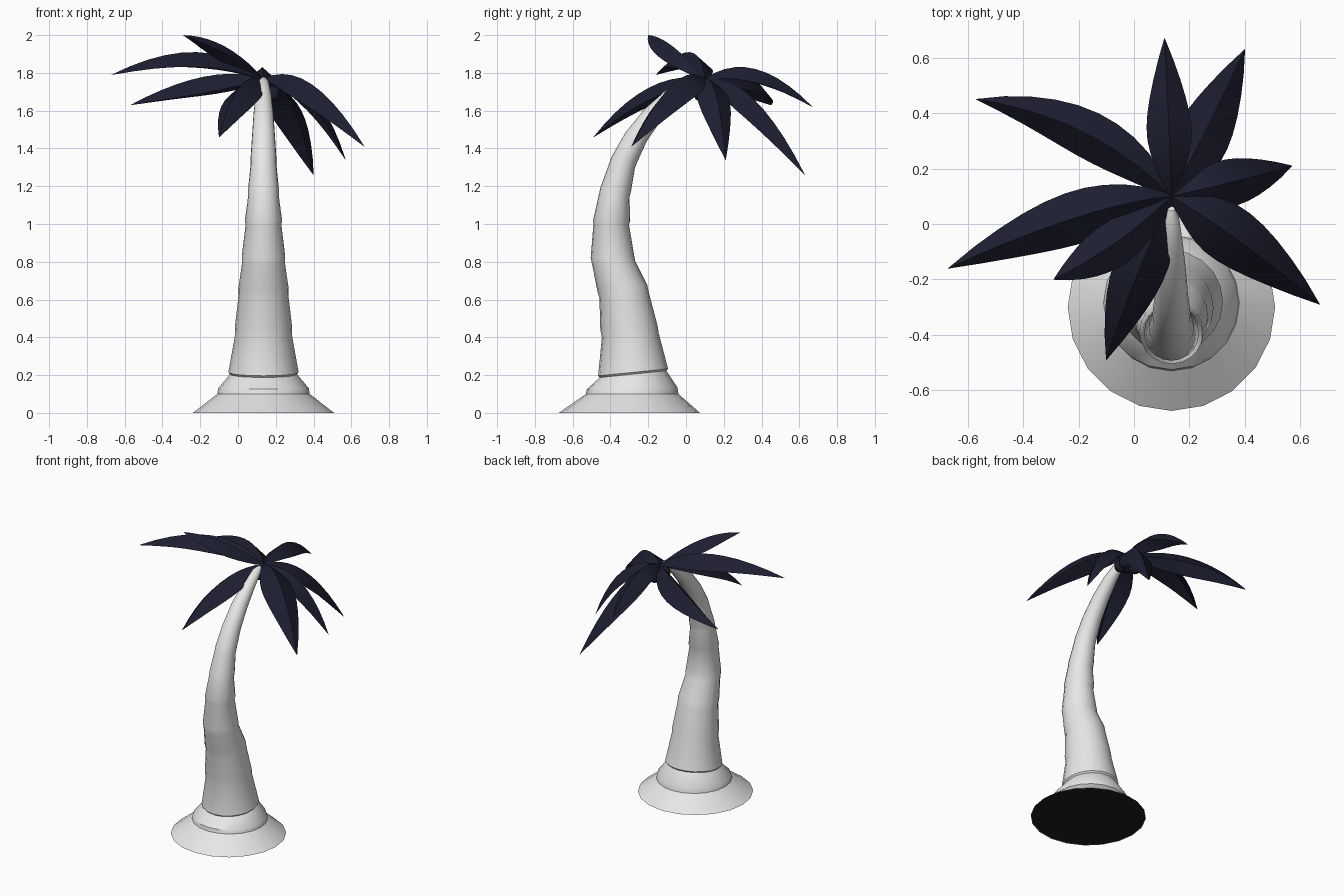
import bpy, bmesh, math
from mathutils import Vector, Matrix

if "Cube" in bpy.data.objects:
    bpy.data.objects.remove(bpy.data.objects["Cube"])


def material(name, rgb):
    m = bpy.data.materials.new(name)
    m.use_nodes = True
    m.diffuse_color = (*rgb, 1)
    m.node_tree.nodes["Principled BSDF"].inputs["Base Color"].default_value = (*rgb, 1)
    return m


pale = material("pale_bark", (0.8, 0.8, 0.8))
dark = material("dark_leaf", (0.0125, 0.013, 0.03))
black = material("black_underside", (0.012, 0.012, 0.012))


def finish(bm, name, mat, angle):
    mesh = bpy.data.meshes.new(name)
    bm.to_mesh(mesh)
    bm.free()
    ob = bpy.data.objects.new(name, mesh)
    bpy.context.collection.objects.link(ob)
    mesh.materials.append(mat)
    bpy.ops.object.select_all(action="DESELECT")
    ob.select_set(True)
    bpy.context.view_layer.objects.active = ob
    bpy.ops.object.shade_smooth_by_angle(angle=math.radians(angle))
    return ob


# Trunk: tilted rings (height, y, radius, tilt), each segment overhanging the one below
rings = [
    (0, -.30, .374, 0), (.1, -.285, .245, 0), (.13, -.285, .24, .02),
    (.205, -.28, .177, .1), (.215, -.28, .186, .1),
    (.41, -.295, .151, .08), (.45, -.302, .152, .08),
    (.62, -.327, .132, .1), (.66, -.337, .133, .12),
    (.79, -.382, .114, .12), (.83, -.39, .115, .08),
    (1.00, -.396, .094, 0), (1.015, -.394, .099, 0),
    (1.15, -.38, .081, -.1), (1.18, -.373, .082, -.12),
    (1.31, -.338, .069, -.2), (1.34, -.327, .069, -.25),
    (1.46, -.265, .061, -.4), (1.58, -.175, .053, -.6),
    (1.68, -.075, .042, -.75), (1.75, .02, .028, -.8), (1.77, .055, .012, -.8),
]
SIDES = 20
bm = bmesh.new()
previous = None
for z, y, r, tilt in rings:
    loop = []
    for i in range(SIDES):
        a = math.tau * i / SIDES
        s = r * math.sin(a)
        loop.append(bm.verts.new((.135 + r * math.cos(a), y + s * math.cos(tilt), z + s * math.sin(tilt))))
    if previous:
        for i in range(SIDES):
            j = (i + 1) % SIDES
            bm.faces.new((previous[i], previous[j], loop[j], loop[i]))
    previous = loop
bm.faces.new(previous)
finish(bm, "trunk", pale, 35)

# Dark underside closing the base
bm = bmesh.new()
bmesh.ops.create_circle(bm, cap_ends=True, segments=SIDES, radius=.37,
                        matrix=Matrix.Translation((.135, -.30, .002)))
for f in bm.faces:
    f.normal_update()
    if f.normal.z > 0:
        f.normal_flip()
finish(bm, "base_underside", black, 30)

# Leaves: steep ridged blades along arcs
CROWN = Vector((.135, .10, 1.77))
STEPS = 10


def leaf(name, middle, tip, width, fold):
    tip = Vector(tip)
    bend = 2 * Vector(middle) - (CROWN + tip) / 2
    bm = bmesh.new()
    rows = []
    for k in range(STEPS + 1):
        t = k / STEPS
        p = CROWN * (1 - t) ** 2 + bend * 2 * t * (1 - t) + tip * t * t
        tangent = (bend - CROWN) * (1 - t) + (tip - bend) * t
        side = tangent.cross(Vector((0, 0, 1))).normalized()
        up = side.cross(tangent).normalized()
        w = width * (.1 * (1 - t) + .9 * math.sin(math.pi * t ** .95) ** .85) if k < STEPS else .001
        rows.append([bm.verts.new(p + side * w * s - up * w * fold * abs(s)) for s in (-1, 0, 1)])
    for a, b in zip(rows, rows[1:]):
        for i in range(2):
            bm.faces.new((a[i], a[i + 1], b[i + 1], b[i]))
    finish(bm, name, dark, 30)


# Middle point, tip, half width, fold depth
leaves = {
    "leaf_back_right": ((-.18, .33, 1.78), (-.57, .45, 1.63), .09, 1.1),
    "leaf_right": ((-.22, .02, 1.91), (-.67, -.16, 1.79), .1, .85),
    "leaf_front_right_high": ((-.07, -.07, 1.94), (-.29, -.2, 2.0), .085, .7),
    "leaf_front": ((.005, -.2, 1.72), (-.1, -.49, 1.46), .1, .8),
    "leaf_front_left": ((.39, -.07, 1.74), (.67, -.29, 1.41), .11, .8),
    "leaf_left": ((.39, .16, 1.68), (.57, .21, 1.34), .09, .7),
    "leaf_back_left": ((.27, .36, 1.66), (.4, .63, 1.26), .105, .8),
    "leaf_back": ((.125, .37, 1.82), (.11, .67, 1.62), .085, .9),
}
for name, spec in leaves.items():
    leaf(name, *spec)

# Nuts clustered under the crown
for i in range(5):
    a = math.tau * i / 5 + .5
    bm = bmesh.new()
    bmesh.ops.create_uvsphere(bm, u_segments=12, v_segments=8, radius=.042)
    centre = Vector((.145 + .05 * math.cos(a), .115 + .05 * math.sin(a), 1.69 + .02 * (i % 2)))
    bmesh.ops.translate(bm, verts=bm.verts, vec=centre)
    finish(bm, f"nut_{i + 1}", dark, 60)
